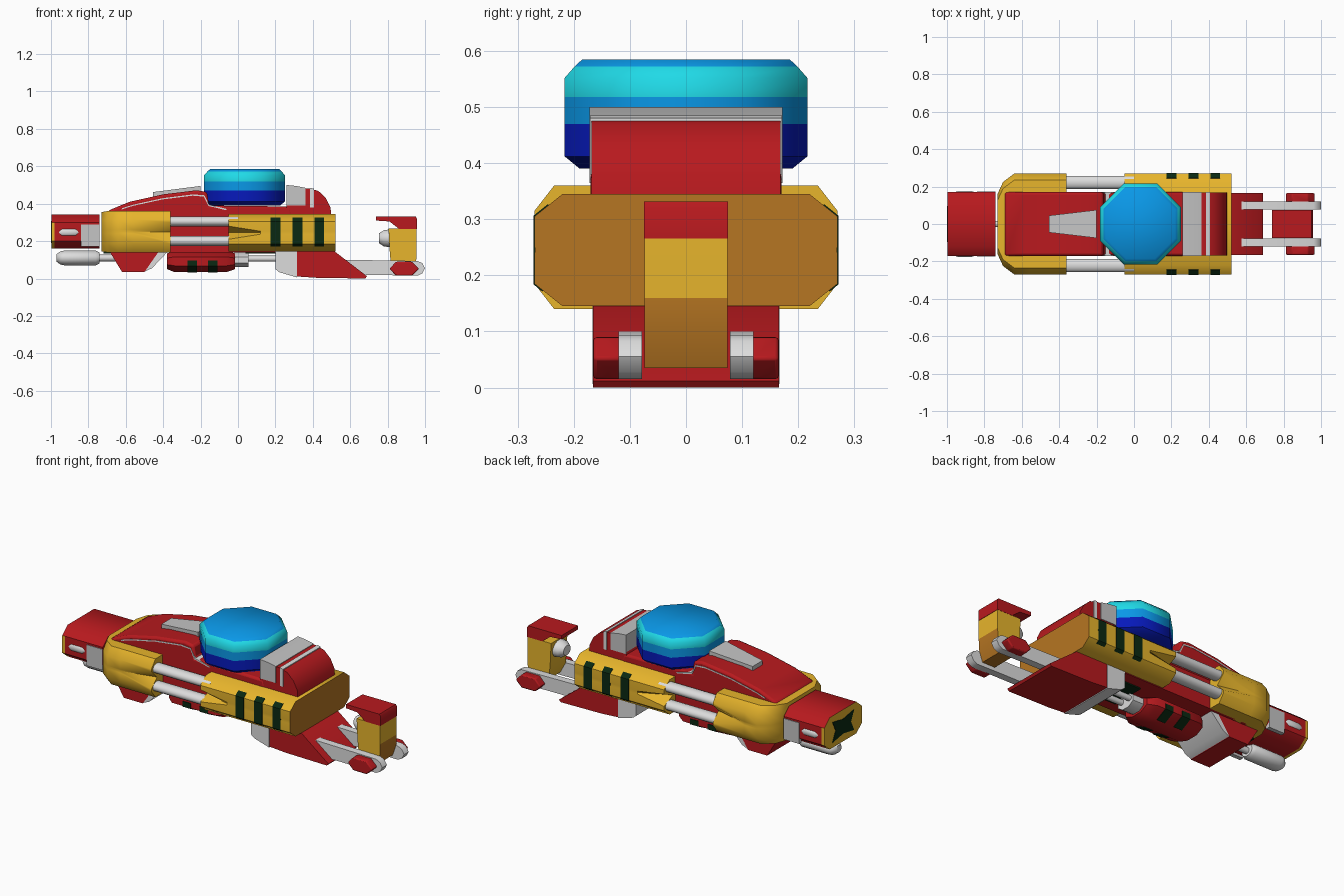
import bpy, bmesh, math

if "Cube" in bpy.data.objects:
    bpy.data.objects.remove(bpy.data.objects["Cube"], do_unlink=True)

COLOURS = {
    "red": (0.48, 0.01, 0.013), "yellow": (0.80, 0.46, 0.025),
    "orange": (0.47, 0.18, 0.016), "silver": (0.72, 0.72, 0.72), "grey": (0.56, 0.56, 0.56),
    "dark_green": (0.003, 0.022, 0.006), "blue": (0.003, 0.32, 0.82),
    "dark_blue": (0.002, 0.01, 0.5), "cyan": (0.014, 0.7, 0.8),
}
MATS = {}
for key, rgb in COLOURS.items():
    m = bpy.data.materials.new(key)
    m.use_nodes = True
    m.diffuse_color = (*rgb, 1)
    m.node_tree.nodes["Principled BSDF"].inputs["Base Color"].default_value = (*rgb, 1)
    MATS[key] = m
made = []


def loft(name, rings, colours, rule=None, bevel=0):
    """Join rings of points into a capped solid; rule(face) picks a colour index."""
    bm = bmesh.new()
    rows = [[bm.verts.new(p) for p in ring] for ring in rings]
    n = len(rows[0])
    for a, b in zip(rows, rows[1:]):
        for i in range(n):
            j = (i + 1) % n
            bm.faces.new((a[i], a[j], b[j], b[i]))
    bm.faces.new(rows[0])
    bm.faces.new(rows[-1])
    bmesh.ops.recalc_face_normals(bm, faces=bm.faces)
    if rule:
        for f in bm.faces:
            f.material_index = rule(f)
    me = bpy.data.meshes.new(name)
    bm.to_mesh(me)
    bm.free()
    for c in colours.split():
        me.materials.append(MATS[c])
    ob = bpy.data.objects.new(name, me)
    bpy.context.collection.objects.link(ob)
    if bevel:
        mod = ob.modifiers.new("soft_edges", "BEVEL")
        mod.width, mod.segments = bevel, 2
    made.append(ob)
    return ob


def prism(name, axis, pts, lo, hi, colours, rule=None, bevel=0):
    """Extrude a 2D profile along x, y or z."""
    place = {"x": lambda p, t: (t, p[0], p[1]), "y": lambda p, t: (p[0], t, p[1]),
             "z": lambda p, t: (p[0], p[1], t)}[axis]
    return loft(name, [[place(p, t) for p in pts] for t in (lo, hi)], colours, rule, bevel)


def box(name, x0, x1, y0, y1, z0, z1, colour):
    return prism(name, "z", [(x0, y0), (x1, y0), (x1, y1), (x0, y1)], z0, z1, colour)


def rod(name, stations, y, z, ry, colour, sides=16):
    """Round bar along x from (x, rz) stations; ry is width relative to height."""
    angles = [math.tau * (i + 0.5) / sides for i in range(sides)]
    return loft(name, [[(x, y + r * ry * math.cos(a), z + r * math.sin(a)) for a in angles]
                       for x, r in stations], colour)


def shell_section(x, w, lo, hi, cy, cz, groove, spread):
    """Chamfered cross-section with a groove along each side."""
    mid = (lo + hi) / 2
    side = [(w - cy, lo), (w, lo + cz), (w, mid - spread), (w - groove, mid),
            (w, mid + spread), (w, hi - cz), (w - cy, hi)]
    return [(x, y, z) for y, z in side] + [(x, -y, z) for y, z in reversed(side)]


# Yellow shells and the core between them
loft("front_shell", [shell_section(x, w, lo, 0.5 - lo, 0.035, 0.045, g, s) for x, w, lo, g, s in
     ((-0.73, 0.16, 0.145, 0, 0.01), (-0.70, 0.225, 0.14, 0, 0.01), (-0.64, 0.27, 0.14, 0, 0.01),
      (-0.56, 0.27, 0.14, 0.002, 0.01), (-0.36, 0.27, 0.14, 0.05, 0.05))], "yellow")
loft("rear_shell", [shell_section(x, 0.27, 0.145, 0.345, 0.05, 0.04, g, s) for x, g, s in
     ((-0.05, 0.08, 0.035), (0.12, 0.001, 0.008), (0.52, 0.001, 0.008))],
     "yellow orange", lambda f: int(f.normal.x > 0.9))
box("core", -0.6, 0.3, -0.165, 0.165, 0.14, 0.37, "red")
box("rear_belly_vent", 0.04, 0.2, -0.1, 0.1, 0.133, 0.141, "dark_green")
box("front_belly_vent", -0.72, -0.66, -0.08, 0.08, 0.133, 0.141, "dark_green")

for side, s in (("left", 1), ("right", -1)):
    for z in (0.201, 0.305):
        rod("side_piston_" + side, [(-0.42, 0.027), (0.0, 0.027)], s * 0.222, z, 1.35, "silver")
    # Vents wrap over the chamfers of the rear shell
    for x in (0.2, 0.318, 0.434):
        prism("side_vent_" + side, "x", [(s * y, z) for y, z in
              ((0.25, 0.18), (0.256, 0.171), (0.272, 0.184), (0.272, 0.306), (0.246, 0.327),
               (0.24, 0.32))], x - 0.026, x + 0.026, "dark_green")

# Upper hull
prism("front_hull", "y", [(-0.7, 0.34), (-0.69, 0.365), (-0.58, 0.41), (-0.4, 0.45), (-0.22, 0.472),
      (-0.165, 0.462), (-0.155, 0.39), (0.28, 0.385), (0.3, 0.3), (-0.68, 0.3)],
      -0.17, 0.17, "red", None, 0.012)
prism("rear_hull", "y", [(0.26, 0.3), (0.26, 0.4), (0.34, 0.482), (0.38, 0.482), (0.43, 0.468),
      (0.47, 0.43), (0.495, 0.38), (0.5, 0.3)], -0.168, 0.168, "red")
prism("rear_cowl", "y", [(0.26, 0.39), (0.26, 0.5), (0.31, 0.495), (0.36, 0.485), (0.36, 0.39)],
      -0.172, 0.172, "grey")
prism("rear_stripe", "y", [(0.385, 0.38), (0.385, 0.485), (0.405, 0.480), (0.405, 0.38)],
      -0.171, 0.171, "silver")
trim = [(-0.62, 0.376), (-0.56, 0.395), (-0.4, 0.43), (-0.24, 0.45), (-0.18, 0.445),
        (-0.155, 0.395), (-0.06, 0.372)]
prism("hull_trim", "y", trim + [(x - 0.003, z - 0.007) for x, z in reversed(trim)],
      -0.172, 0.172, "silver")
loft("hull_ridge", [[(x, -w, 0.42), (x, -w, top), (x, w, top), (x, w, 0.42)]
                    for x, w, top in ((-0.455, 0.045, 0.462), (-0.2, 0.075, 0.495))], "grey")

# Octagonal canopy, coloured in horizontal bands
octagon = [(math.cos(a), math.sin(a)) for a in (math.pi * (i + 0.5) / 4 for i in range(8))]


def band(f):
    z = f.calc_center_median().z
    return 0 if z < 0.47 else 1 if z < 0.518 or z > 0.575 else 2


loft("canopy", [[(0.035 + r * c, r * d, z) for c, d in octagon] for z, r in
     ((0.39, 0.205), (0.412, 0.234), (0.47, 0.234), (0.518, 0.234), (0.552, 0.234),
      (0.572, 0.215), (0.585, 0.2))],
     "dark_blue blue cyan", band)

# Nose block
nose = [(-0.12, 0.16), (0.12, 0.16), (0.17, 0.2), (0.17, 0.3), (0.12, 0.342),
        (-0.12, 0.342), (-0.17, 0.3), (-0.17, 0.2)]
prism("nose", "x", nose, -0.98, -0.74, "red")
prism("nose_cap", "x", nose, -0.997, -0.98, "yellow red", lambda f: int(f.normal.z > 0.3))
prism("nose_vent", "x", [(r * 1.25 * math.cos(a), 0.248 + r * 0.75 * math.sin(a)) for r, a in
      ((0.11 if i % 2 else 0.055, math.pi * i / 4) for i in range(8))], -1.0, -0.996, "dark_green")
for s in (1, -1):
    box("nose_bracket", -0.84, -0.74, s * 0.15, s * 0.174, 0.17, 0.29, "grey")
    rod("nose_lamp", [(-0.96, 0.006), (-0.94, 0.02), (-0.87, 0.02), (-0.85, 0.006)],
        s * 0.165, 0.247, 0.6, "silver")
rod("nose_gun", [(-0.97, 0.02), (-0.95, 0.036), (-0.93, 0.04), (-0.76, 0.04), (-0.74, 0.03)],
    0, 0.11, 1.3, "silver")
rod("nose_gun_barrel", [(-0.75, 0.018), (-0.6, 0.018)], 0, 0.11, 1, "silver", 10)

# Front keel with its silver rear edge
prism("front_keel", "y", [(-0.69, 0.15), (-0.62, 0.035), (-0.5, 0.035), (-0.42, 0.15)],
      -0.15, 0.15, "red")
prism("keel_edge", "y", [(-0.5, 0.037), (-0.46, 0.055), (-0.37, 0.15), (-0.43, 0.15)],
      -0.15, 0.15, "silver")

# Belly engine with short vents on its lower sides
rod("belly_engine", [(-0.38, 0.045), (-0.34, 0.062), (-0.06, 0.062), (-0.015, 0.045)],
    0, 0.092, 2.0, "red", 8)
for x in (-0.245, -0.135):
    for s in (1, -1):
        prism("engine_vent", "x", [(s * y, z) for y, z in ((0.1, 0.097), (0.118, 0.097),
              (0.118, 0.066), (0.05, 0.031), (0.04, 0.045))], x - 0.026, x + 0.026, "dark_green")
rod("engine_cap", [(-0.02, 0.042), (0.055, 0.042)], 0, 0.1, 1.5, "silver", 8)
for s in (1, -1):
    rod("engine_rod", [(0.04, 0.016), (0.22, 0.016)], s * 0.03, 0.106, 1, "silver", 10)

# Rear keel
prism("rear_keel", "y", [(0.3, 0.15), (0.3, 0.012), (0.42, 0.004), (0.68, 0.0), (0.69, 0.012),
      (0.51, 0.15)], -0.166, 0.166, "red")
prism("rear_keel_face", "y", [(0.2, 0.15), (0.2, 0.05), (0.22, 0.034), (0.315, 0.006),
      (0.315, 0.15)], -0.167, 0.167, "silver")

# Tail arms with hexagonal hubs
for s in (1, -1):
    prism("tail_arm", "y", [(0.5, 0.1), (0.57, 0.1), (0.96, 0.094), (0.985, 0.082), (1.0, 0.055),
          (0.985, 0.028), (0.96, 0.015), (0.8, 0.018), (0.5, 0.02)],
          s * 0.078, s * 0.12, "silver")
    prism("tail_hub", "y", [(0.81, 0.052), (0.845, 0.015), (0.93, 0.015), (0.968, 0.052),
          (0.93, 0.09), (0.845, 0.09)], s * 0.115, s * 0.165, "red", None, 0.006)

# Tail fin
loft("tail_fin", [[(x0, -0.074, z), (x1, -0.074, z), (x1, 0.074, z), (x0, 0.074, z)]
     for x0, x1, z in ((0.85, 0.93, 0.035), (0.815, 0.953, 0.1), (0.81, 0.955, 0.16),
                       (0.805, 0.955, 0.268))],
     "yellow orange",
     lambda f: int(f.normal.x > 0.6 and f.calc_center_median().z < 0.16 or f.normal.z < -0.6))
prism("tail_fin_cap", "y", [(0.738, 0.31), (0.738, 0.332), (0.95, 0.332), (0.957, 0.32),
      (0.957, 0.266), (0.86, 0.266), (0.81, 0.305)], -0.075, 0.075, "red")
rod("tail_thruster", [(0.755, 0.028), (0.78, 0.045), (0.82, 0.05)], 0, 0.215, 1.2, "silver", 12)

# Smooth the round parts, keep the edges sharp
bpy.ops.object.select_all(action="DESELECT")
for ob in made:
    ob.select_set(True)
bpy.context.view_layer.objects.active = made[0]
bpy.ops.object.shade_smooth_by_angle(angle=math.radians(46))
